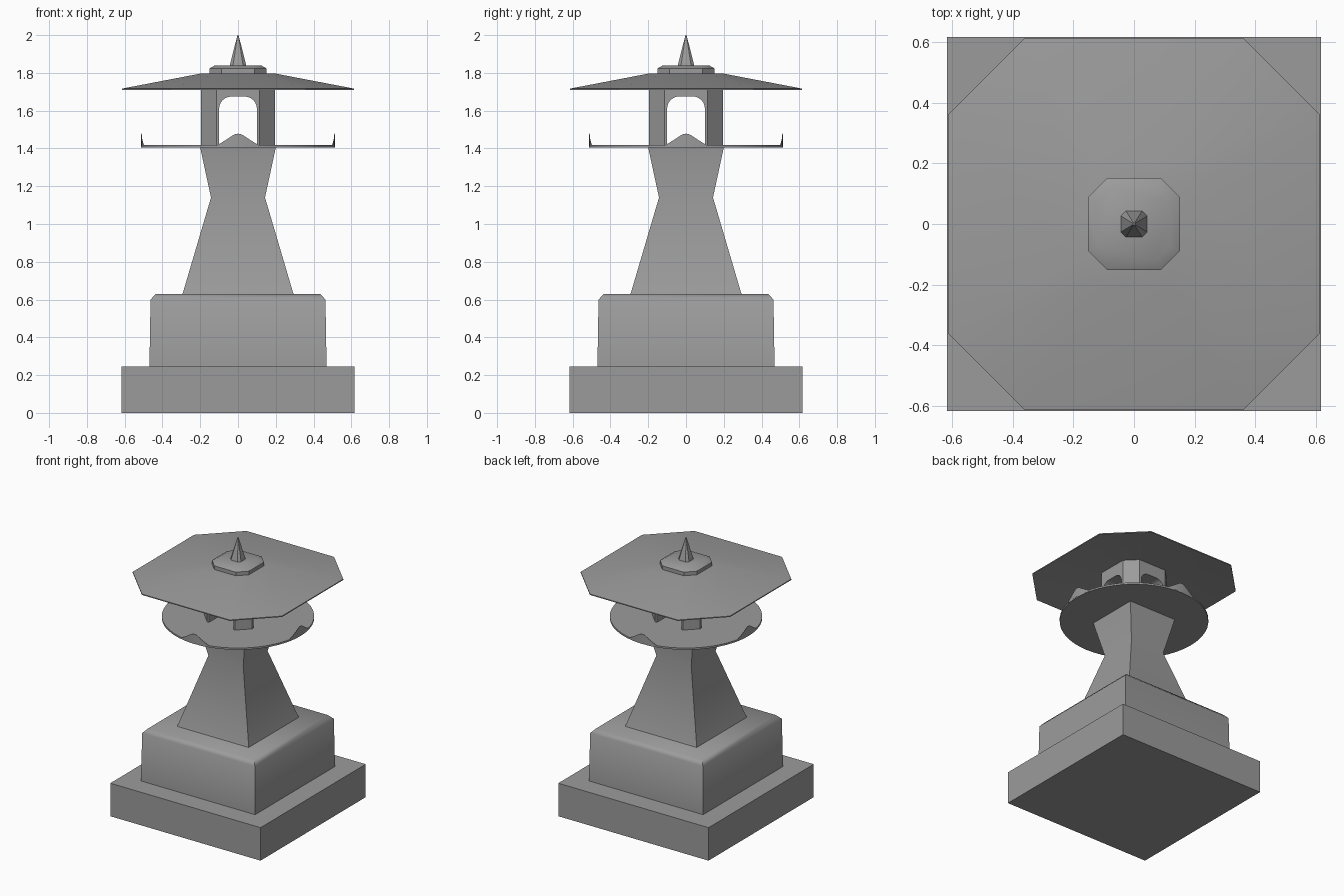
import bpy, bmesh, math

if "Cube" in bpy.data.objects:
    bpy.data.objects.remove(bpy.data.objects["Cube"])

stone = bpy.data.materials.new("dark_stone")
stone.diffuse_color = (0.33, 0.33, 0.33, 1)
stone.use_nodes = True
stone.node_tree.nodes["Principled BSDF"].inputs["Base Color"].default_value = stone.diffuse_color


def add_mesh(name, rings, smooth=None):
    """Skin a list of closed rings, capping the ends."""
    bm = bmesh.new()
    vs = [[bm.verts.new(p) for p in r] for r in rings]
    n = len(vs[0])
    for a, b in zip(vs, vs[1:]):
        for i in range(n):
            j = (i + 1) % n
            bm.faces.new((a[i], a[j], b[j], b[i]))
    bm.faces.new(vs[0][::-1])
    bm.faces.new(vs[-1])
    bmesh.ops.recalc_face_normals(bm, faces=bm.faces)
    me = bpy.data.meshes.new(name)
    bm.to_mesh(me)
    bm.free()
    me.materials.append(stone)
    ob = bpy.data.objects.new(name, me)
    bpy.context.collection.objects.link(ob)
    if smooth:
        bpy.ops.object.select_all(action='DESELECT')
        ob.select_set(True)
        bpy.context.view_layer.objects.active = ob
        bpy.ops.object.shade_smooth_by_angle(angle=math.radians(smooth))
    return ob


def square(h, z):
    return [(-h, -h, z), (h, -h, z), (h, h, z), (-h, h, z)]


def octagon(h, f, z):
    """Square of half width h with cut corners; f is the half length of a flat side."""
    return [(-f, -h, z), (f, -h, z), (h, -f, z), (h, f, z),
            (f, h, z), (-f, h, z), (-h, f, z), (-h, -f, z)]


def circle(r, z, n=48):
    return [(r * math.cos(2 * math.pi * i / n), r * math.sin(2 * math.pi * i / n), z)
            for i in range(n)]


# Stepped base
add_mesh("base_slab", [square(0.617, 0), square(0.617, 0.245)])
add_mesh("plinth", [square(0.469, 0.24), square(0.463, 0.60), square(0.435, 0.63)], smooth=50)

# Waisted shaft, smooth over the waist
add_mesh("shaft", [square(0.295, 0.625), square(0.143, 1.14), square(0.198, 1.395),
                   square(0.198, 1.408)], smooth=40)

# Round tray with four pointed petals on its rim
add_mesh("tray", [circle(0.513, 1.404), circle(0.513, 1.417)], smooth=30)
half = [(0.11, 0.0), (0.085, 0.014), (0.05, 0.036), (0.025, 0.053), (0.01, 0.059)]
bump = [(-x, h) for x, h in half] + [(0, 0.06)] + [(x, h) for x, h in half[::-1]]
for k, side in enumerate(("front", "right", "back", "left")):
    rings = []
    for x, h in bump:
        a = -math.pi / 2 + k * math.pi / 2 + x / 0.51
        c, s = math.cos(a), math.sin(a)
        rings.append([(0.513 * c, 0.513 * s, 1.41), (0.513 * c, 0.513 * s, 1.418 + h),
                      (0.51 * c, 0.51 * s, 1.418 + h), (0.51 * c, 0.51 * s, 1.41)])
    add_mesh("tray_petal_" + side, rings, smooth=30)

# Lamp chamber with arched openings through both axes
chamber = add_mesh("lamp_chamber", [octagon(0.197, 0.115, 1.412), octagon(0.197, 0.115, 1.775)])
arc = [(0.035 + 0.065 * math.cos(t), 1.61 + 0.065 * math.sin(t))
       for t in [i * math.pi / 12 for i in range(7)]]
arch = [(-0.1, 1.38), (0.1, 1.38)] + arc + [(-x, z) for x, z in arc[::-1]]
for axis in range(2):
    rings = [[(x, y, z) if axis == 0 else (y, x, z + 0.0007) for x, z in arch]
             for y in (-0.4, 0.4)]
    cutter = add_mesh("arch_cutter", rings)
    mod = chamber.modifiers.new("opening", 'BOOLEAN')
    mod.operation = 'DIFFERENCE'
    mod.solver = 'EXACT'
    mod.object = cutter
    bpy.context.view_layer.objects.active = chamber
    bpy.ops.object.modifier_apply(modifier=mod.name)
    bpy.data.objects.remove(cutter)

# Broad roof with a sloping underside, then cap and spire
add_mesh("roof", [octagon(0.19, 0.11, 1.766), octagon(0.613, 0.36, 1.71),
                  octagon(0.613, 0.36, 1.717), octagon(0.2, 0.118, 1.796)], smooth=30)
add_mesh("roof_cap", [octagon(0.152, 0.088, 1.79), octagon(0.152, 0.088, 1.823),
                      octagon(0.122, 0.07, 1.84)], smooth=35)
add_mesh("spire", [octagon(0.044, 0.027, 1.835), octagon(0.041, 0.025, 1.85),
                   octagon(0.003, 0.002, 2.0)])
